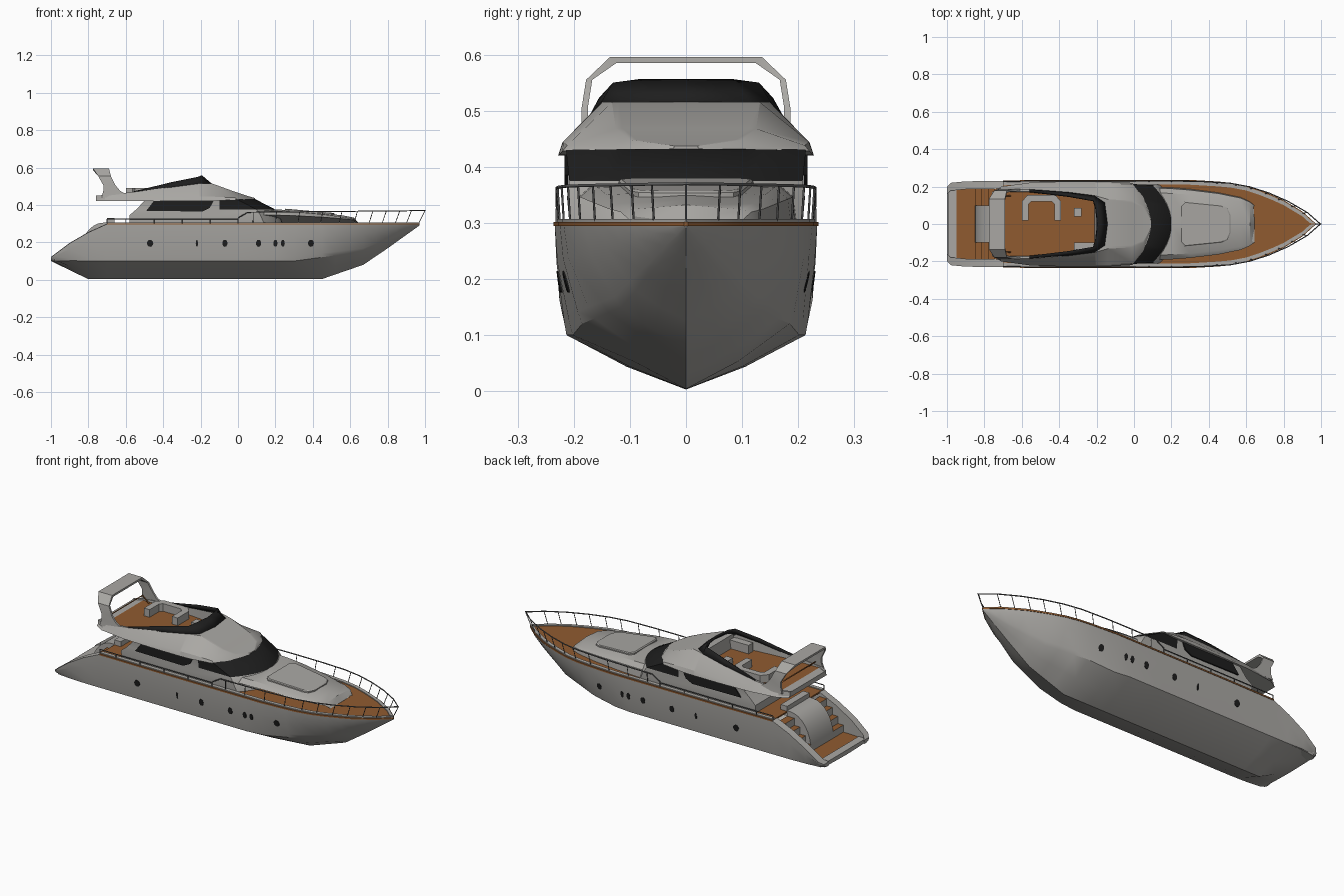
import bpy, bmesh, math
from mathutils import Vector

cube = bpy.data.objects.get("Cube")
if cube:
    bpy.data.objects.remove(cube, do_unlink=True)


def material(name, rgb):
    m = bpy.data.materials.new(name)
    m.use_nodes = True
    m.diffuse_color = (*rgb, 1)
    m.node_tree.nodes["Principled BSDF"].inputs["Base Color"].default_value = (*rgb, 1)
    return m


GREY = material("pale grey paint", (0.4, 0.39, 0.37))
WOOD = material("teak", (0.28, 0.105, 0.03))
GLASS = material("dark glass", (0.013, 0.013, 0.013))
METAL = material("rail metal", (0.12, 0.12, 0.12))


def finish(name, bm, mats, rule=None, angle=30):
    """Turn a bmesh into an object; rule(normal, centre) picks the material index."""
    bmesh.ops.recalc_face_normals(bm, faces=bm.faces)
    for f in bm.faces:
        if rule:
            f.material_index = int(rule(f.normal, f.calc_center_median()))
    me = bpy.data.meshes.new(name)
    bm.to_mesh(me)
    bm.free()
    ob = bpy.data.objects.new(name, me)
    bpy.context.collection.objects.link(ob)
    for m in mats:
        me.materials.append(m)
    bpy.ops.object.select_all(action="DESELECT")
    ob.select_set(True)
    bpy.context.view_layer.objects.active = ob
    bpy.ops.object.shade_smooth_by_angle(angle=math.radians(angle))
    return ob


def loft(name, rings, mats, rule=None, closed=True, caps=True, angle=30):
    bm = bmesh.new()
    rows = [[bm.verts.new(p) for p in r] for r in rings]
    n = len(rows[0])
    for a, b in zip(rows, rows[1:]):
        for i in range(n if closed else n - 1):
            j = (i + 1) % n
            bm.faces.new((a[i], a[j], b[j], b[i]))
    if caps:
        bm.faces.new(rows[0])
        bm.faces.new(rows[-1])
    bmesh.ops.remove_doubles(bm, verts=bm.verts, dist=0.0002)
    return finish(name, bm, mats, rule, angle)


def box(name, x, y, z, mats, rule=None):
    rings = [[(a, y[0], z[0]), (a, y[1], z[0]), (a, y[1], z[1]), (a, y[0], z[1])] for a in x]
    return loft(name, rings, mats, rule)


def mirror_y(ob):
    ob.modifiers.new("mirror", "MIRROR").use_axis = (False, True, False)


def tube(name, paths, radius, mat):
    cu = bpy.data.curves.new(name, "CURVE")
    cu.dimensions, cu.bevel_depth, cu.bevel_resolution = "3D", radius, 1
    for pts in paths:
        s = cu.splines.new("POLY")
        s.points.add(len(pts) - 1)
        for q, p in zip(s.points, pts):
            q.co = (*p, 1)
    cu.materials.append(mat)
    ob = bpy.data.objects.new(name, cu)
    bpy.context.collection.objects.link(ob)
    return ob


def at(table, x):
    """Linear lookup in (x, value) pairs."""
    for (a, u), (b, v) in zip(table, table[1:]):
        if x <= b:
            return u + (v - u) * max(0, (x - a) / (b - a))
    return table[-1][1]


def both(half):
    """Closed ring from a half section running centre to centre."""
    return half + [(x, -y, z) for x, y, z in reversed(half)]


# Hull lines
BEAM = [(-1, .2), (-.98, .22), (-.9, .228), (-.5, .234), (.3, .234), (.5, .222), (.6, .203),
        (.7, .17), (.8, .125), (.9, .065), (.97, .002)]
SHEER = [(-1, .12), (-.9, .195), (-.8, .253), (-.7, .298), (.97, .298)]
KEEL = [(-1, .1), (-.8, .003), (.45, .004), (.67, .08), (.8, .168), (.9, .24), (.97, .29)]
CHINE = [(-1, .105), (-.8, .1), (.3, .1), (.67, .15), (.85, .225), (.97, .293)]
CHINE_Y = [(-1, .195), (-.9, .212), (.2, .213), (.45, .185), (.67, .115), (.85, .05), (.97, .001)]


def hull_half(x):
    k, c, cy, s, b = (at(t, x) for t in (KEEL, CHINE, CHINE_Y, SHEER, BEAM))
    return [(x, cy * .5, k + (c - k) * .42), (x, cy, c), (x, cy + (b - cy) * .2, c + (s - c) * .12),
            (x, cy + (b - cy) * .85, c + (s - c) * .65), (x, b, s)]


def hull_ring(x):
    half = hull_half(x)
    return [(x, -y, z) for x, y, z in reversed(half)] + [(x, 0, at(KEEL, x))] + half


stations = [-1, -.98, -.9, -.8, -.7, -.4, 0, .2, .3, .45, .52, .6, .67, .74, .8, .85, .9, .94, .97]
hull = loft("hull", [hull_ring(x) for x in stations], [GREY], closed=False, caps=False, angle=25)
transom = loft("transom", [hull_ring(-1), [(-.999, y, .118) for _, y, _ in hull_ring(-1)]],
               [GREY], closed=False, caps=False)

# Stern coaming, platform, steps and curved tender door
coaming = []
for x in (-1, -.98, -.9, -.8, -.7, -.66):
    b, s = at(BEAM, x), at(SHEER, x)
    coaming.append([(x, b, s), (x, b - .042, s + .002), (x, b - .042, .1), (x, b - .02, .1)])
mirror_y(loft("stern_coaming", coaming, [GREY]))
box("stern_sill", (-.995, -.95), (-.19, .19), (.1, .121), [GREY])
top_is_wood = lambda n, c: n.z > .9
box("swim_platform", (-.955, -.7), (-.186, .186), (.1, .116), [GREY, WOOD], top_is_wood)
for i in range(4):
    mirror_y(box("stern_step", (-.85 + i * .035, -.7), (.1, .19), (.11, .155 + i * .04),
                 [GREY, WOOD], top_is_wood))
arc = [(-.85 + .13 * (1 - math.cos(a)), .115 + .19 * math.sin(a))
       for a in (i * math.pi / 16 for i in range(9))] + [(-.7, .305), (-.7, .115)]
loft("tender_door", [[(x, y, z) for x, z in arc] for y in (-.1, .1)], [GREY])

# Teak deck with a pale waterway around it
decks = [x for x in stations if x >= -.7]
loft("deck", [[(x, s * (at(BEAM, x) + .002), z) for s, z in ((-1, .294), (1, .294), (1, .302), (-1, .302))]
              for x in decks], [WOOD])
rim = []
for x in decks:
    b = at(BEAM, x)
    o, i = max(b - .004, 0), max(b - .024, 0)
    rim.append([(x, o, .3), (x, o, .307), (x, i, .307), (x, i, .3)])
mirror_y(loft("waterway", rim, [GREY]))


# Deckhouse: stacked outlines with a bowed front, wrapped windscreen in the upper band
def outline(front, width, back, z, bow=.1):
    ts = [i / 6 for i in range(-6, 7)]
    return [(back, -width, z)] + [(-.1, -width, z)] + [(front - bow * t * t, width * t, z) for t in ts] \
        + [(-.1, width, z), (back, width, z)]


loft("deckhouse", [outline(.24, .208, -.58, .3), outline(.22, .212, -.58, .345),
                   outline(.2, .208, -.545, .375), outline(.09, .214, -.49, .432)],
     [GREY, GLASS], lambda n, c: c.z > .38 and c.x > -.03 and n.z < .9)
side_glass = [(-.49, .368), (-.45, .422), (-.13, .422), (-.15, .385), (-.19, .365)]
mirror_y(loft("side_window", [[(x, y, z) for x, z in side_glass] for y in (.209, .2165)], [GLASS]))

# Foredeck trunk and sunpad
trunk = []
for x, w, z in ((.05, .2, .378), (.2, .195, .376), (.3, .187, .371), (.45, .168, .358), (.57, .143, .342),
                (.62, .12, .332), (.645, .1, .303)):
    trunk.append(both([(x, w, .3), (x, w * .97, z - (z - .3) * .4), (x, w * .84, z - .008), (x, 0, z)])[:-1])
loft("foredeck_trunk", trunk, [GREY], angle=35)
pad = [(.25, .1), (.27, .12), (.47, .1), (.5, .085), (.515, .05)]
pad = pad + [(x, -y) for x, y in reversed(pad)]
loft("sunpad", [[(.38 + (x - .38) * k, y * k, .396 - .085 * x + h) for x, y in pad]
                for k, h in ((1, -.02), (1, .001), (.96, .005))], [GREY])

# Flybridge: x, lower z, lower half width, top half width, top z
fly = []
FLOOR = .447
for x, zl, w, t, zt in ((-.76, .42, .17, .16, .45), (-.71, .42, .2, .185, .453), (-.55, .42, .222, .185, .47),
                        (-.35, .42, .228, .168, .497), (-.21, .42, .228, .15, .515), (-.2, .42, .228, .149, .515),
                        (-.14, .421, .227, .132, .515), (-.01, .428, .22, .125, .468),
                        (.05, .431, .145, .1, .448), (.09, .432, .03, .02, .437)):
    inner = FLOOR if x < -.205 else zt
    fly.append(both([(x, w, zl), (x, w - .008, zl + (zt - zl) * .25), (x, t, zt),
                     (x, t - .012, zt), (x, t - .014, inner)]))
loft("flybridge", fly, [GREY, WOOD],
     lambda n, c: abs(n.z) > .9 and .44 < c.z < .4485 and -.7 < c.x < -.2 and abs(c.y) < .1, angle=25)

# Flybridge wraparound screen
low = [(-.56, .186, .468), (-.35, .17, .495), (-.21, .152, .514), (-.155, .115, .514), (-.14, 0, .514)]
high = [(-.56, .18, .472), (-.35, .155, .523), (-.215, .13, .55), (-.2, .085, .556), (-.19, 0, .556)]
wrap = lambda p: p + [(x, -y, z) for x, y, z in reversed(p[:-1])]
screen = loft("flybridge_screen", [wrap(low), wrap(high)], [GLASS], closed=False, caps=False)
screen.modifiers.new("thickness", "SOLIDIFY").thickness = .012

# Radar arch: y, z, aft x, forward x
arch = []
for y, z, a, f in ((.19, .44, -.73, -.57), (.186, .475, -.72, -.63), (.186, .505, -.72, -.655),
                   (.178, .555, -.748, -.68), (.135, .596, -.775, -.69)):
    k = (y - .011, z - .011 * (z > .58))
    arch.append([(a, y, z), (f, y, z), (f, *k), (a, *k)])
arch += [[(x, -y, z) for x, y, z in r] for r in reversed(arch)]
loft("radar_arch", arch, [GREY])

# Flybridge furniture
sofa = [(-.6, .02), (-.6, .12), (-.57, .155), (-.42, .155), (-.39, .12), (-.39, .02)]
seat = [(-.565, .02), (-.565, .105), (-.55, .12), (-.44, .12), (-.425, .105), (-.425, .02)]
loft("curved_sofa", [[(x, y, FLOOR - .003), (x, y, .49), (u, v, .49), (u, v, FLOOR - .003)]
                     for (x, y), (u, v) in zip(sofa, seat)], [GREY])
box("table", (-.32, -.28), (.04, .085), (.445, .478), [GREY])
box("helm_console", (-.32, -.2), (-.14, -.1), (.445, .495), [GREY])
box("aft_bench", (-.7, -.66), (-.1, .1), (.3, .33), [GREY])
tube("aft_handrail", [[(-.66, -.15, .45), (-.7, -.15, .485), (-.7, .15, .485), (-.66, .15, .45)]], .004, WOOD)

# Portholes just proud of the topsides
for px, w in ((-.47, .017), (-.22, .006), (-.07, .014), (.11, .014), (.2, .011), (.24, .01), (.39, .016)):
    rings = []
    for off in (-.004, .002):
        ring = []
        for i in range(12):
            a = i * math.tau / 12
            x, z = px + w * math.cos(a), .195 + .019 * math.sin(a)
            ring.append((x, at([(q[2], q[1]) for q in hull_half(x)], z) + off, z))
        rings.append(ring)
    mirror_y(loft("porthole", rings, [GLASS]))

# Rails: low along the sides, tall around the bow
rail_x = [0, .05, .2, .35, .5, .6, .7, .8, .9, .96]
bow = [(x + .03 * max(x, 0), at(BEAM, x) - .004, .33 if x == 0 else .36 + .01 * x) for x in rail_x]
tube("bow_rail", [wrap(bow + [(1, 0, .37)])], .003, METAL)
posts = [[(x, s * (at(BEAM, x) - .008), .3), (x + .03 * x, s * (at(BEAM, x) - .004), .36 + .01 * x)]
         for x in (.08, .2, .32, .44, .54, .62, .7, .77, .84, .9) for s in (-1, 1)]
tube("bow_rail_posts", posts + [[(.965, 0, .3), (1, 0, .37)]], .002, METAL)
side = [[(x, s * (at(BEAM, x) - .004), .325) for x in (-.7, -.5, 0)] for s in (-1, 1)]
side += [[(x, s * (at(BEAM, x) - .004), .3), (x, s * (at(BEAM, x) - .004), .325)]
         for x in (-.7, -.6, -.45, -.3, -.15, 0) for s in (-1, 1)]
tube("side_rail", side, .0025, METAL)
